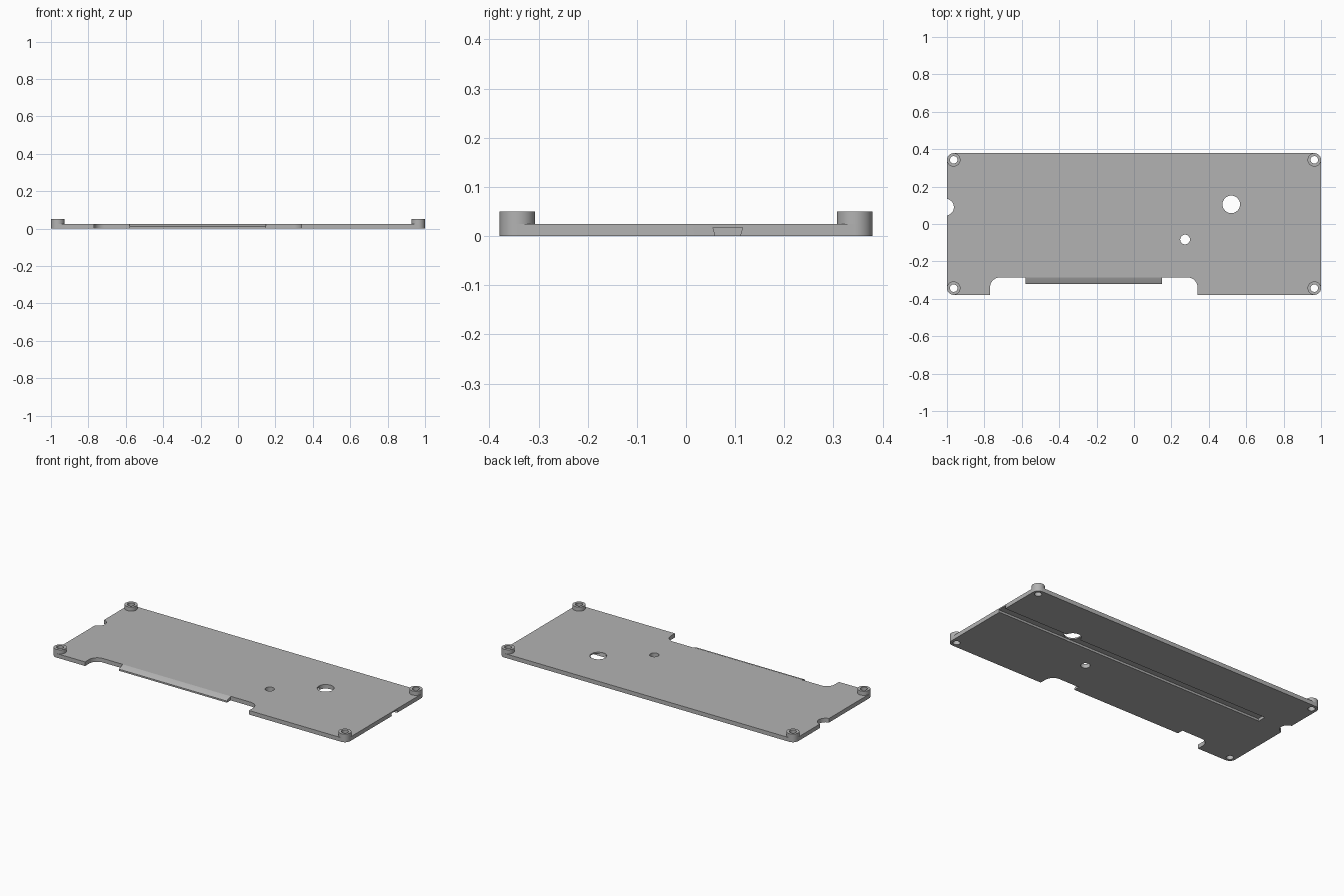
import bpy, bmesh
from math import sin, cos, radians
from mathutils import Vector

if "Cube" in bpy.data.objects:
    bpy.data.objects.remove(bpy.data.objects["Cube"])

grey = bpy.data.materials.new("plain_grey")
grey.use_nodes = True
colour = (0.45, 0.45, 0.45, 1)
grey.diffuse_color = colour
grey.node_tree.nodes["Principled BSDF"].inputs["Base Color"].default_value = colour

HALF_Y = 0.379   # half depth of the plate
THICK = 0.025    # plate thickness
BOSS_TOP = 0.05
BOSS_R = 0.036   # also the corner radius
STEPS = 12


def arc(cx, cy, r, start, end, steps=STEPS):
    angles = [radians(start + (end - start) * i / steps) for i in range(steps + 1)]
    return [(cx + r * cos(a), cy + r * sin(a)) for a in angles]


def sweep(name, points, direction):
    """Solid made by extruding a closed 3D outline along a direction."""
    bm = bmesh.new()
    face = bm.faces.new([bm.verts.new(p) for p in points])
    new = bmesh.ops.extrude_face_region(bm, geom=[face])["geom"]
    verts = [v for v in new if isinstance(v, bmesh.types.BMVert)]
    bmesh.ops.translate(bm, verts=verts, vec=Vector(direction))
    bmesh.ops.recalc_face_normals(bm, faces=bm.faces)
    mesh = bpy.data.meshes.new(name)
    bm.to_mesh(mesh)
    bm.free()
    mesh.materials.append(grey)
    obj = bpy.data.objects.new(name, mesh)
    bpy.context.collection.objects.link(obj)
    return obj


def upright(name, outline, z0, z1):
    return sweep(name, [(x, y, z0) for x, y in outline], (0, 0, z1 - z0))


def cut(target, cutter):
    cutter.hide_render = True
    mod = target.modifiers.new("cut", 'BOOLEAN')
    mod.operation, mod.solver, mod.object = 'DIFFERENCE', 'EXACT', cutter
    bpy.context.view_layer.objects.active = target
    bpy.ops.object.modifier_apply(modifier=mod.name)
    bpy.data.objects.remove(cutter)


def drill(target, x, y, r):
    outline = arc(x, y, r, 0, 360, 48)[:-1]
    cut(target, upright("drill", outline, -0.1, 0.1))


# Plate outline: rounded corners and a wide front cutout with rounded inner corners
bx, by = 1 - BOSS_R, HALF_Y - BOSS_R
left, right, back, inner = -0.77, 0.34, -0.285, 0.055
outline = (
    arc(-bx, -by, BOSS_R, 180, 270)
    + [(left, -HALF_Y)]
    + arc(left + inner, back - inner, inner, 180, 90)
    + arc(right - inner, back - inner, inner, 90, 0)
    + [(right, -HALF_Y)]
    + arc(bx, -by, BOSS_R, 270, 360)
    + arc(bx, by, BOSS_R, 0, 90)
    + arc(-bx, by, BOSS_R, 90, 180)
)
plate = upright("base_plate", outline, 0, THICK)

# Through holes and the half-round notch in the side edge
drill(plate, 0.52, 0.105, 0.047)
drill(plate, 0.273, -0.083, 0.026)
drill(plate, -1.008, 0.09, 0.045)

# Dovetail groove on the underside, open at one end
groove = [(0.06, -0.001), (0.11, -0.001), (0.115, 0.017), (0.055, 0.017)]
cut(plate, sweep("groove", [(-0.83, y, z) for y, z in groove], (1.9, 0, 0)))

# Corner bosses with screw holes
parts = [plate]
for sx, side in ((-1, "right"), (1, "left")):
    for sy, end in ((-1, "front"), (1, "back")):
        x, y = sx * bx, sy * by
        ring = arc(x, y, BOSS_R, 0, 360, 48)[:-1]
        boss = upright(f"{end}_{side}_boss", ring, THICK, BOSS_TOP)
        drill(boss, x, y, 0.02)
        drill(plate, x, y, 0.02)
        parts.append(boss)

# Sloped tongue in the front cutout
profile = [(back, 0), (-0.322, 0), (-0.322, 0.01), (-0.314, 0.015), (back, THICK)]
parts.append(sweep("front_tongue", [(-0.58, y, z) for y, z in profile], (0.73, 0, 0)))

# Smooth the round walls, keep the edges sharp
bpy.ops.object.select_all(action='DESELECT')
for part in parts:
    part.select_set(True)
bpy.context.view_layer.objects.active = plate
bpy.ops.object.shade_smooth_by_angle(angle=radians(30))
